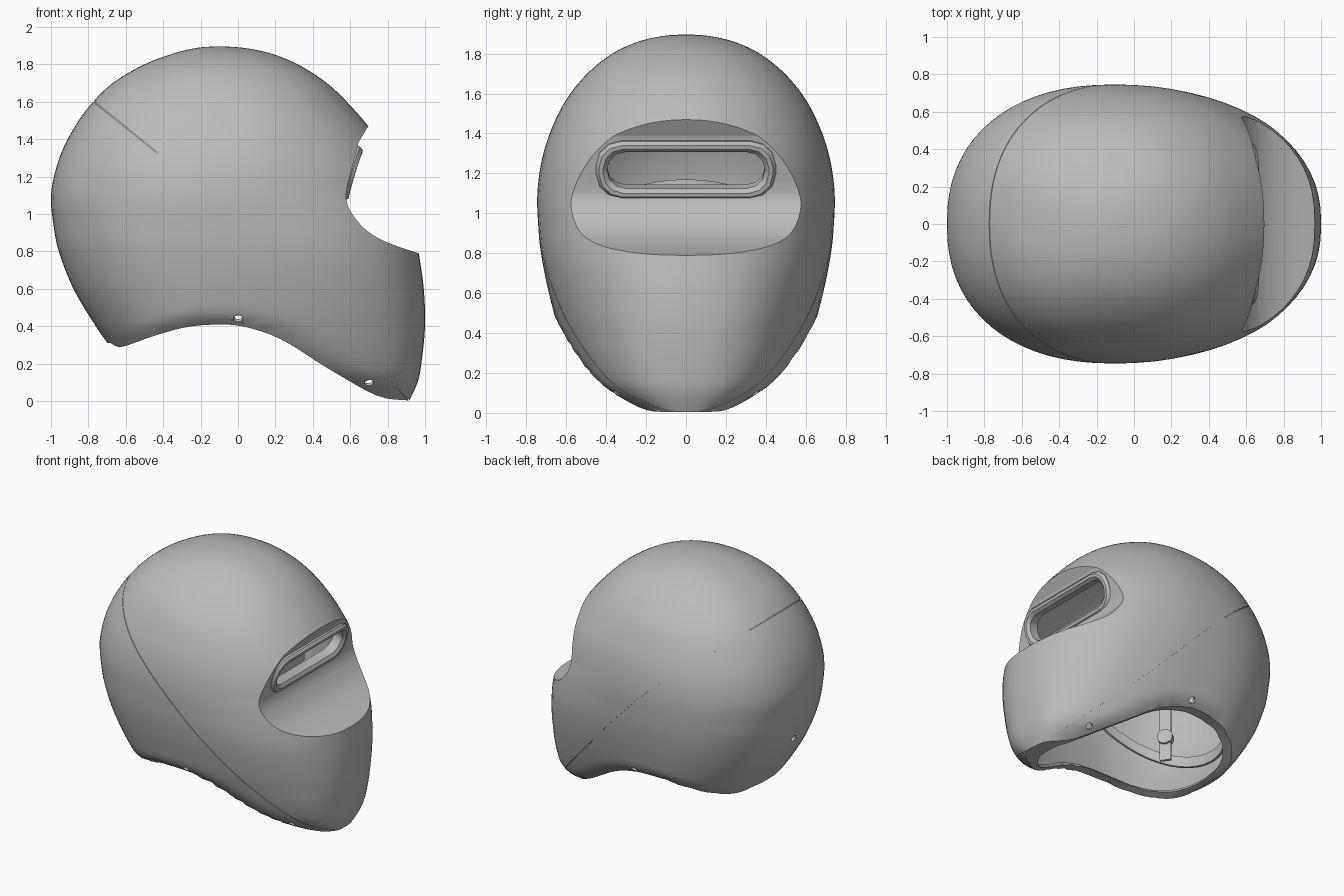
import bpy, bmesh, math
from mathutils import Vector, Matrix

if "Cube" in bpy.data.objects:
    bpy.data.objects.remove(bpy.data.objects["Cube"])

grey = bpy.data.materials.new("shell grey")
grey.use_nodes = True
GREY = (0.5, 0.5, 0.5, 1)
grey.diffuse_color = GREY
grey.node_tree.nodes["Principled BSDF"].inputs["Base Color"].default_value = GREY


def make(name, bm):
    bmesh.ops.recalc_face_normals(bm, faces=bm.faces)
    me = bpy.data.meshes.new(name)
    bm.to_mesh(me)
    bm.free()
    me.materials.append(grey)
    ob = bpy.data.objects.new(name, me)
    bpy.context.scene.collection.objects.link(ob)
    return ob


def select(ob):
    bpy.ops.object.select_all(action="DESELECT")
    ob.select_set(True)
    bpy.context.view_layer.objects.active = ob


def smooth(ob):
    select(ob)
    bpy.ops.object.shade_smooth_by_angle(angle=math.radians(32))


def cut(ob, cutter):
    mod = ob.modifiers.new("cut", "BOOLEAN")
    mod.operation, mod.solver, mod.object = "DIFFERENCE", "EXACT", cutter
    select(ob)
    bpy.ops.object.modifier_apply(modifier=mod.name)
    bpy.data.objects.remove(cutter)


def spline(points, steps):
    """Smooth curve through points of any dimension."""
    pts = [Vector(p) for p in points]
    pts = [pts[0]] + pts + [pts[-1]]
    out = []
    for a, b, c, d in zip(pts, pts[1:], pts[2:], pts[3:]):
        for i in range(steps):
            t = i / steps
            out.append(b + (c - a) * (t / 2) + (a * 2 - b * 5 + c * 4 - d) * (t * t / 2)
                       + (b * 3 - a - c * 3 + d) * (t ** 3 / 2))
    return [tuple(p) for p in out + [pts[-1]]]


def loft(name, rings, closed=False):
    """Skin rings of equal length; capped at the ends unless closed on itself."""
    bm = bmesh.new()
    loops = [[bm.verts.new(p) for p in ring] for ring in rings]
    n = len(loops[0])
    for a, b in zip(loops, loops[1:] + (loops[:1] if closed else [])):
        for i in range(n):
            bm.faces.new((a[i], a[(i + 1) % n], b[(i + 1) % n], b[i]))
    if not closed:
        bm.faces.new(loops[0])
        bm.faces.new(loops[-1])
    return make(name, bm)


def prism(name, outline):
    """Side outline (x, z) extruded across the whole width."""
    return loft(name, [[(x, y, z) for x, z in outline] for y in (-1.2, 1.2)])


def rod(name, start, end, radius):
    start, end = Vector(start), Vector(end)
    bm = bmesh.new()
    turn = (end - start).to_track_quat("Z", "Y").to_matrix().to_4x4()
    bmesh.ops.create_cone(bm, cap_ends=True, segments=20, radius1=radius, radius2=radius,
                          depth=(end - start).length,
                          matrix=Matrix.Translation((start + end) / 2) @ turn)
    return make(name, bm)


def clamp(t):
    return min(max(t, 0), 1)


# Arched lower rim, seen from the side
RIM = spline([(-.68, .31), (-.62, .29), (-.46, .345), (-.3, .39), (-.15, .408), (.02, .4),
              (.23, .33), (.48, .175), (.74, .03), (.9, .004)], 4)
# Face recess: lip at the brow, sloping wall, ledge above the chin
RECESS = [(.7, 1.475), (.645, 1.385)] + spline(
    [(.585, 1.15), (.578, 1.08), (.61, 1.0), (.69, .91), (.8, .847), (.965, .79)], 4) \
    + [(1.4, .66), (1.4, 1.9)]
# Head form rows: height, back x, front x, half width
ROWS = [(-.05, -.42, .89, .24), (0, -.45, .915, .3), (.1, -.55, .96, .45), (.2, -.62, .98, .535),
        (.4, -.76, 1, .63), (.6, -.88, .993, .687), (.79, -.955, .967, .725),
        (.93, -.985, .945, .74), (1.1, -1, .9, .745), (1.27, -.965, .83, .722),
        (1.42, -.9, .735, .675), (1.57, -.8, .61, .6), (1.7, -.67, .475, .495),
        (1.8, -.5, .32, .37), (1.86, -.34, .17, .24), (1.888, -.22, .03, .12), (1.896, -.12, -.08, .02)]


def rim_height(x):
    for (x0, z0), (x1, z1) in zip(RIM, RIM[1:]):
        if x0 <= x < x1:
            return z0 + (z1 - z0) * (x - x0) / (x1 - x0)
    return RIM[0][1] if x < 0 else RIM[-1][1]


def head_form(name, inset):
    k = 1 - inset / .75
    rings = []
    for z, back, front, half in spline(ROWS, 5):
        blunt = 2.12 + .3 * clamp((1.1 - z) / .35) + .4 * clamp((.4 - z) / .4)
        ring = []
        for i in range(72):
            a = math.tau * i / 72
            c, s = math.cos(a), math.sin(a)
            power = 2 / blunt if c > 0 else .88
            reach = front + .1 if c > 0 else -.1 - back
            x = math.copysign(abs(c) ** power, c) * reach - .1
            y = math.copysign(abs(s) ** power, s) * half
            # sides roll under just above the rim
            y *= 1 - .08 * clamp(1 - (z - rim_height(x)) / .07) ** 2
            ring.append((-.1 + (x + .1) * k, y * k, .6 + (z - .6) * k if z > .6 else z))
        rings.append(ring)
    return loft(name, rings)


def recess(dx, dz):
    return prism("recess_cutter", [(x + dx, z + dz) for x, z in RECESS])


def below_rim(lift):
    outline = [(-1.4, .31)] + RIM + [(1.4, -.01)]
    return prism("rim_cutter", [(x, z + lift) for x, z in outline] + [(1.4, -.4), (-1.4, -.4)])


def hollow(inset):
    ob = head_form("hollow_cutter", inset)
    cut(ob, recess(-.045, -.04))
    return ob


# Hollow shell with a lip turned inward along the rim
shell = head_form("helmet_shell", 0)
cut(shell, recess(0, 0))
cavity = hollow(.04)
cut(cavity, below_rim(.03))
cut(shell, cavity)
cut(shell, hollow(.095))
cut(shell, below_rim(0))

# Viewing window, in a plane leaning forward at the top
TILT = math.atan2(.085, .28)
UP = Vector((math.sin(TILT), 0, math.cos(TILT)))
OUT = Vector((math.cos(TILT), 0, -math.sin(TILT)))
CENTRE = Vector((.607, 0, 1.217))


def window_loop(half_w, half_h, depth, chamfer=.09):
    pts = []
    for sy, su, turn in ((1, 1, 0), (-1, 1, 1), (-1, -1, 2), (1, -1, 3)):
        for j in range(4):
            a = math.pi / 2 * (turn + j / 3)
            y = sy * (half_w - chamfer) + chamfer * math.cos(a)
            u = su * (half_h - chamfer) + chamfer * math.sin(a)
            pts.append(CENTRE + Vector((0, y, 0)) + UP * u + OUT * (depth - .05 * y * y))
    return pts


cut(shell, loft("window_cutter", [window_loop(.41, .11, d) for d in (-.2, .2)]))
smooth(loft("window_frame", [window_loop(.45, .15, -.06, .125), window_loop(.45, .15, .008, .125),
                             window_loop(.435, .135, .028, .115), window_loop(.415, .115, .028, .1),
                             window_loop(.395, .095, .008), window_loop(.395, .095, -.06)], True))

# Fixing holes along the rim and at the back
for side in (1, -1):
    for x, y, z in ((0, .63, .44), (.7, .345, .1)):
        cut(shell, rod("hole_cutter", (x, side * (y + .06), z - .06),
                       (x, side * (y - .1), z + .1), .024))
cut(shell, rod("hole_cutter", (-1.2, 0, .68), (-.8, 0, .68), .024))

# Shallow parting groove between front and rear halves
groove = spline([(1.05, -.13), (.5, .41), (.06, .87), (-.2, 1.13), (-.5, 1.38), (-.95, 1.74)], 3)
seam = prism("seam_cutter", groove + [(x + .003, z + .003) for x, z in reversed(groove)])
cut(seam, head_form("seam_core", .006))
cut(shell, seam)
smooth(shell)


# Head harness
def strap(name, path, thins, wide, closed):
    """Flat band along a path; thins holds the thickness direction at each point."""
    rings = []
    wide = Vector(wide) * .04
    for p, thin in zip(path, thins):
        p, thin = Vector(p), Vector(thin) * .01
        rings.append([p - thin - wide, p + thin - wide, p + thin + wide, p - thin + wide])
    smooth(loft(name, rings, closed))


turns = [math.tau * i / 48 for i in range(48)]
strap("head_band", [(-.13 + .58 * math.cos(a), .52 * math.sin(a), .83 + .3 * math.cos(a)) for a in turns],
      [(math.cos(a), math.sin(a), 0) for a in turns], (0, 0, 1), True)
arch = [math.pi * i / 24 for i in range(25)]
strap("crown_strap", [(-.13, .5 * math.cos(a), .85 + .78 * math.sin(a)) for a in arch],
      [(0, math.cos(a), math.sin(a)) for a in arch], (1, 0, 0), False)

# Hanging tabs with round adjusters at the rear of the band
for side, name in ((1, "left"), (-1, "right")):
    out = Vector((-.8, side * .6, 0))
    along = Vector((.6, side * .8, 0))
    strap(name + "_tab", [(-.53, side * .29, z) for z in (.56, .7, .85, 1.0)], [out] * 4, along, False)
    foot = Vector((-.53, side * .29, .74))
    smooth(rod(name + "_adjuster", foot - out * .03, foot + out * .03, .055))
